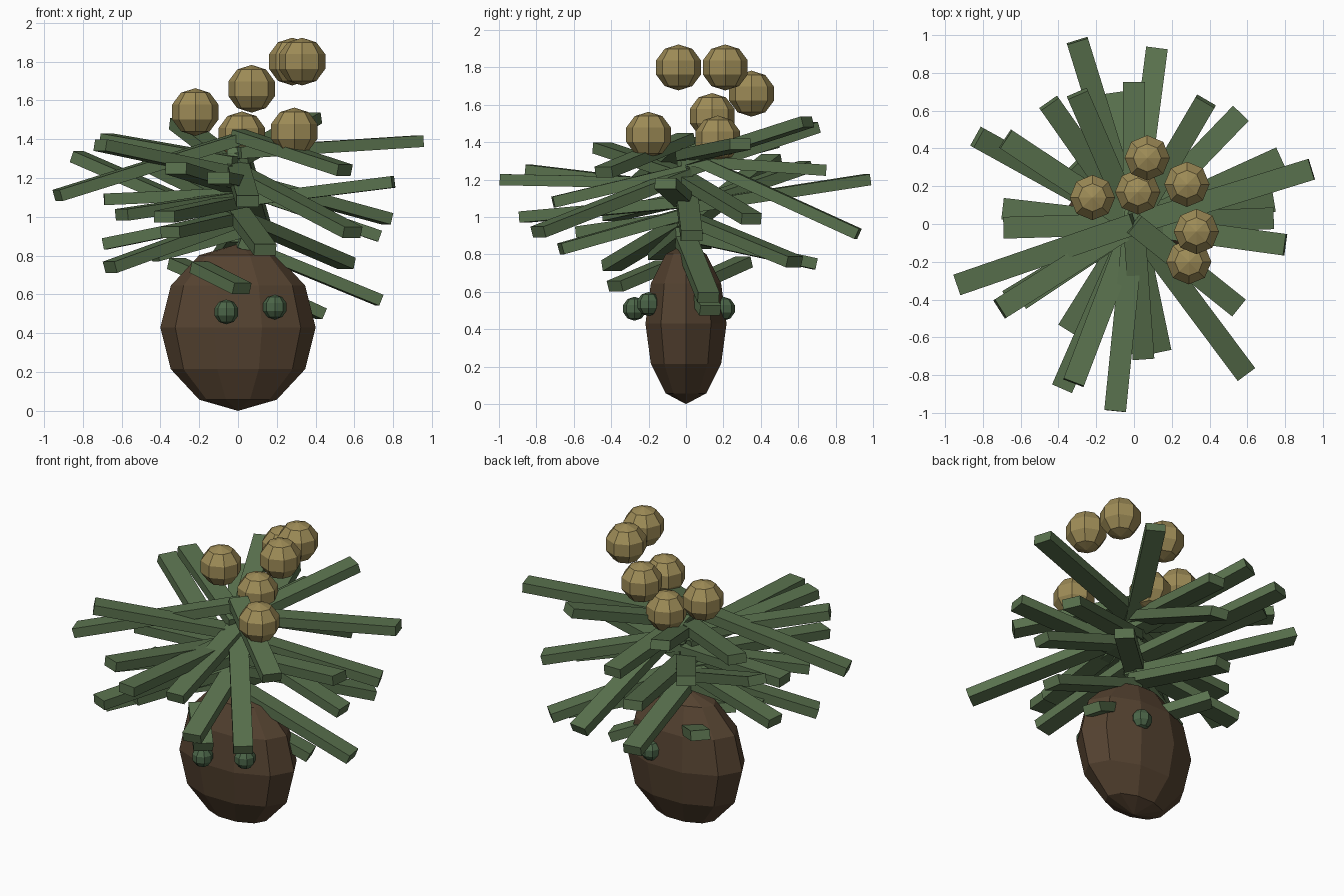
import bpy
from mathutils import Vector, Matrix
from math import pi


def material(name, rgb):
    m = bpy.data.materials.new(name)
    m.diffuse_color = (*rgb, 1)
    return m


brown = material("brown", (0.09, 0.055, 0.03))
green = material("leaf green", (0.10, 0.165, 0.075))
dark_green = material("bud green", (0.07, 0.13, 0.065))
gold = material("gold", (0.34, 0.26, 0.095))


def ball(name, loc, radii, segments, rings, mat):
    bpy.ops.mesh.primitive_uv_sphere_add(segments=segments, ring_count=rings,
                                         radius=1, location=loc)
    ob = bpy.context.object
    ob.name = name
    ob.data.transform(Matrix.Rotation(pi / 2, 4, 'Z'))
    ob.scale = radii
    ob.data.materials.append(mat)


def leaf(name, start, tip):
    # flat bar running from start to tip, kept level across its width
    a, b = Vector(start), Vector(tip)
    along = (b - a).normalized()
    side = Vector((0, 0, 1)).cross(along).normalized()
    up = along.cross(side)
    rot = Matrix((along, side, up)).transposed().to_4x4()
    bpy.ops.mesh.primitive_cube_add(size=1)
    ob = bpy.context.object
    ob.name = name
    ob.matrix_world = (Matrix.Translation((a + b) / 2) @ rot
                       @ Matrix.Diagonal(((b - a).length, 0.115, 0.06, 1)))
    ob.data.materials.append(green)


# flattened body
ball("body", (0, 0, 0.43), (0.40, 0.228, 0.43), 10, 6, brown)

# leaves: tip x, y, z and height where the leaf meets the centre line
leaves = [
    (-0.30, 0.97, 1.20, 1.05), (0.12, 0.92, 0.91, 1.33),
    (-0.45, 0.64, 1.27, 1.05), (-0.30, 0.69, 1.48, 1.25),
    (-0.10, 0.69, 0.75, 0.90), (0.00, 0.75, 1.25, 1.30),
    (0.38, 0.65, 1.51, 1.30), (0.56, 0.58, 0.76, 1.00),
    (0.77, 0.35, 0.99, 1.20), (0.94, 0.29, 1.39, 1.33),
    (0.73, 0.12, 0.57, 0.87), (0.73, 0.03, 0.90, 1.15),
    (0.80, -0.11, 1.18, 1.08), (0.55, -0.44, 1.24, 1.42),
    (0.59, -0.79, 0.92, 1.23), (-0.10, -0.99, 1.20, 1.18),
    (0.05, -0.71, 1.08, 1.25), (0.14, -0.67, 0.83, 1.02),
    (-0.38, -0.87, 1.00, 1.08), (-0.32, -0.84, 1.25, 1.15),
    (-0.35, -0.56, 0.92, 1.00), (-0.71, -0.45, 1.37, 1.22),
    (-0.93, -0.32, 1.11, 1.40), (-0.69, -0.02, 1.09, 1.12),
    (-0.69, 0.08, 0.86, 1.00), (-0.83, 0.46, 1.31, 0.95),
    (-0.68, 0.45, 1.40, 1.28), (-0.66, -0.40, 0.74, 0.98),
    (-0.60, -0.40, 1.01, 1.10), (-0.32, 0.31, 0.76, 0.62),
    (0.43, 0.13, 0.50, 0.70), (-0.43, -0.15, 0.80, 0.92),
]
for i, (x, y, z, z0) in enumerate(leaves):
    leaf(f"leaf_{i + 1}", (0, 0, z0), (x, y, z))

# short leaf lying against the front of the body
leaf("low_front_leaf", (-0.20, -0.12, 0.74), (0.02, -0.38, 0.63))

# gold balls above the leaves
for i, loc in enumerate([(-0.22, 0.14, 1.54), (0.02, 0.17, 1.42), (0.07, 0.35, 1.66),
                         (0.29, -0.20, 1.44), (0.28, 0.21, 1.80), (0.33, -0.04, 1.80)]):
    ball(f"gold_ball_{i + 1}", loc, (0.126, 0.126, 0.123), 8, 5, gold)

# small green buds on the body
for i, loc in enumerate([(-0.06, -0.275, 0.51), (0.19, -0.20, 0.535), (0.11, 0.20, 0.51)]):
    ball(f"bud_{i + 1}", loc, (0.064,) * 3, 8, 5, dark_green)
